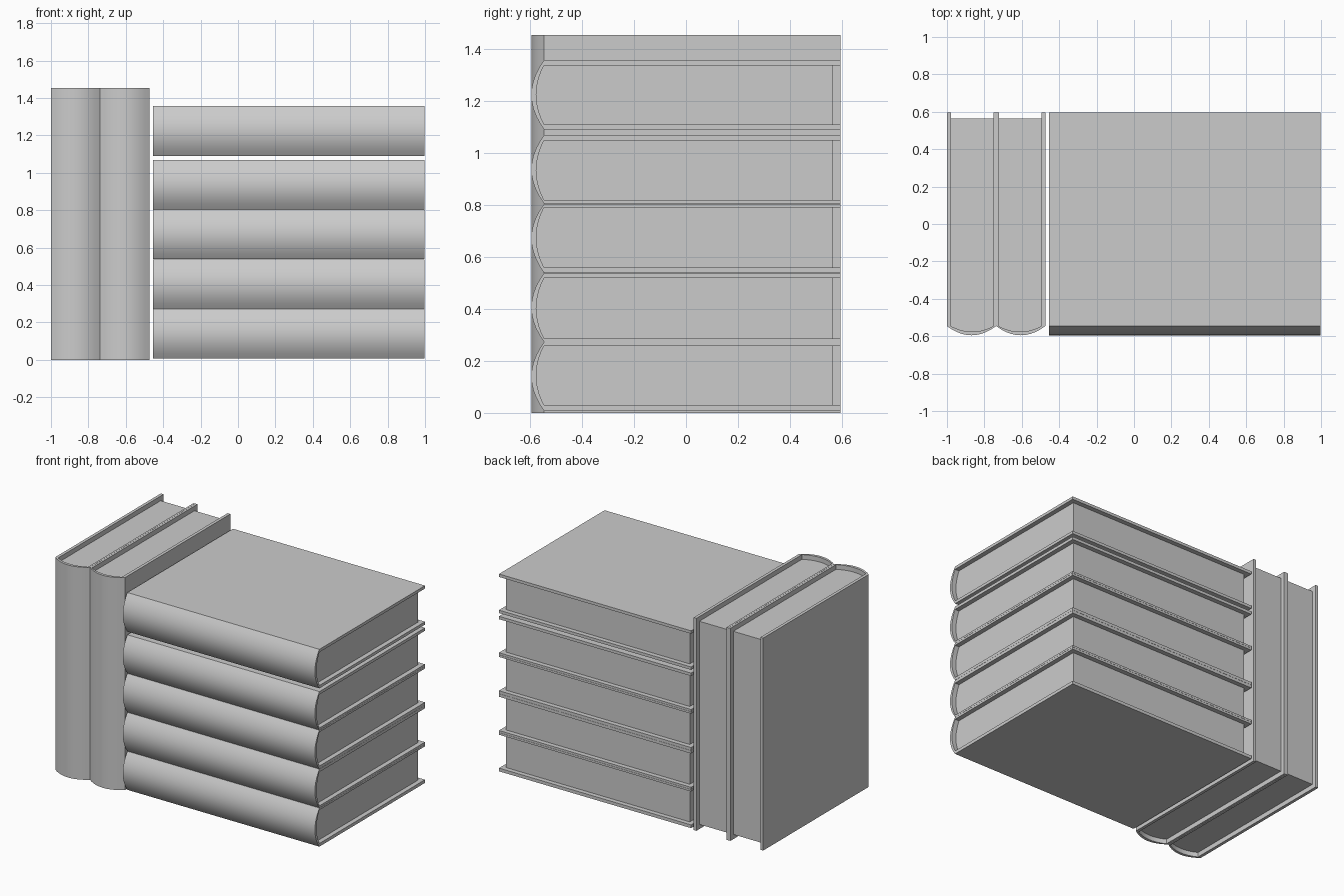
import bpy, bmesh, math

if "Cube" in bpy.data.objects:
    bpy.data.objects.remove(bpy.data.objects["Cube"])

grey = bpy.data.materials.new("grey")
grey.diffuse_color = (0.6, 0.6, 0.6, 1)
grey.use_nodes = True
grey.node_tree.nodes["Principled BSDF"].inputs["Base Color"].default_value = grey.diffuse_color

LENGTH = 1.453      # along the spine
BACK = 0.595        # fore edge of the covers
HINGE = -0.546      # where covers meet the rounded spine
INSET = 0.032       # pages set in from the cover edges
STEPS = 10


def arc(w0, w1, bulge):
    """Rounded spine points (y, w) from one cover to the other."""
    pts = []
    for i in range(STEPS + 1):
        u = i / STEPS
        pts.append((HINGE - bulge * 4 * u * (1 - u), w0 + (w1 - w0) * u))
    return pts


def make_object(name, bm, place):
    for v in bm.verts:
        v.co = place(*v.co)
    bmesh.ops.recalc_face_normals(bm, faces=bm.faces)
    mesh = bpy.data.meshes.new(name)
    bm.to_mesh(mesh)
    bm.free()
    mesh.materials.append(grey)
    ob = bpy.data.objects.new(name, mesh)
    bpy.context.collection.objects.link(ob)
    bpy.ops.object.select_all(action='DESELECT')
    ob.select_set(True)
    bpy.context.view_layer.objects.active = ob
    bpy.ops.object.shade_smooth_by_angle(angle=math.radians(35))


def book(name, thick, first, last, place):
    """first / last are the thicknesses of the two cover boards."""
    spine_in = arc(first, thick - last, 0.03)
    # cover: U-shaped shell around the pages
    outer = [(BACK, 0)] + arc(0, thick, 0.049) + [(BACK, thick)]
    inner = [(BACK, first)] + spine_in + [(BACK, thick - last)]
    bm = bmesh.new()
    o0, o1, i0, i1 = [[bm.verts.new((l, y, w)) for y, w in prof]
                      for prof in (outer, inner) for l in (0, LENGTH)]
    for k in range(len(outer) - 1):
        for a, b in ((o0, o1), (i0, i1), (o0, i0), (o1, i1)):
            bm.faces.new((a[k], a[k + 1], b[k + 1], b[k]))
    for k in (0, -1):
        bm.faces.new((o0[k], o1[k], i1[k], i0[k]))
    make_object(name + "_cover", bm, place)

    # pages: solid block filling the cover
    prof = [(BACK - INSET, first)] + spine_in + [(BACK - INSET, thick - last)]
    bm = bmesh.new()
    a, b = [[bm.verts.new((l, y, w)) for y, w in prof]
            for l in (INSET, LENGTH - INSET)]
    bm.faces.new(a)
    bm.faces.new(b)
    for k in range(len(a)):
        j = (k + 1) % len(a)
        bm.faces.new((a[k], a[j], b[j], b[k]))
    make_object(name + "_pages", bm, place)


# lying stack: bottom, top, and the two board thicknesses
stack = [(0.008, 0.272, 0.022, 0.014), (0.273, 0.538, 0.014, 0.02),
         (0.539, 0.804, 0.02, 0.014), (0.805, 1.068, 0.014, 0.02),
         (1.09, 1.357, 0.02, 0.02)]
for n, (z0, z1, f, l) in enumerate(stack):
    book(f"lying_book_{n + 1}", z1 - z0, f, l,
         lambda a, y, w, z0=z0: (a - 0.455, y, z0 + w))

# two upright books at the left
for n, (x0, x1, f, l) in enumerate([(-1.0, -0.738, 0.021, 0.014),
                                    (-0.737, -0.474, 0.014, 0.021)]):
    book(f"upright_book_{n + 1}", x1 - x0, f, l,
         lambda a, y, w, x0=x0: (x0 + w, y, a))
